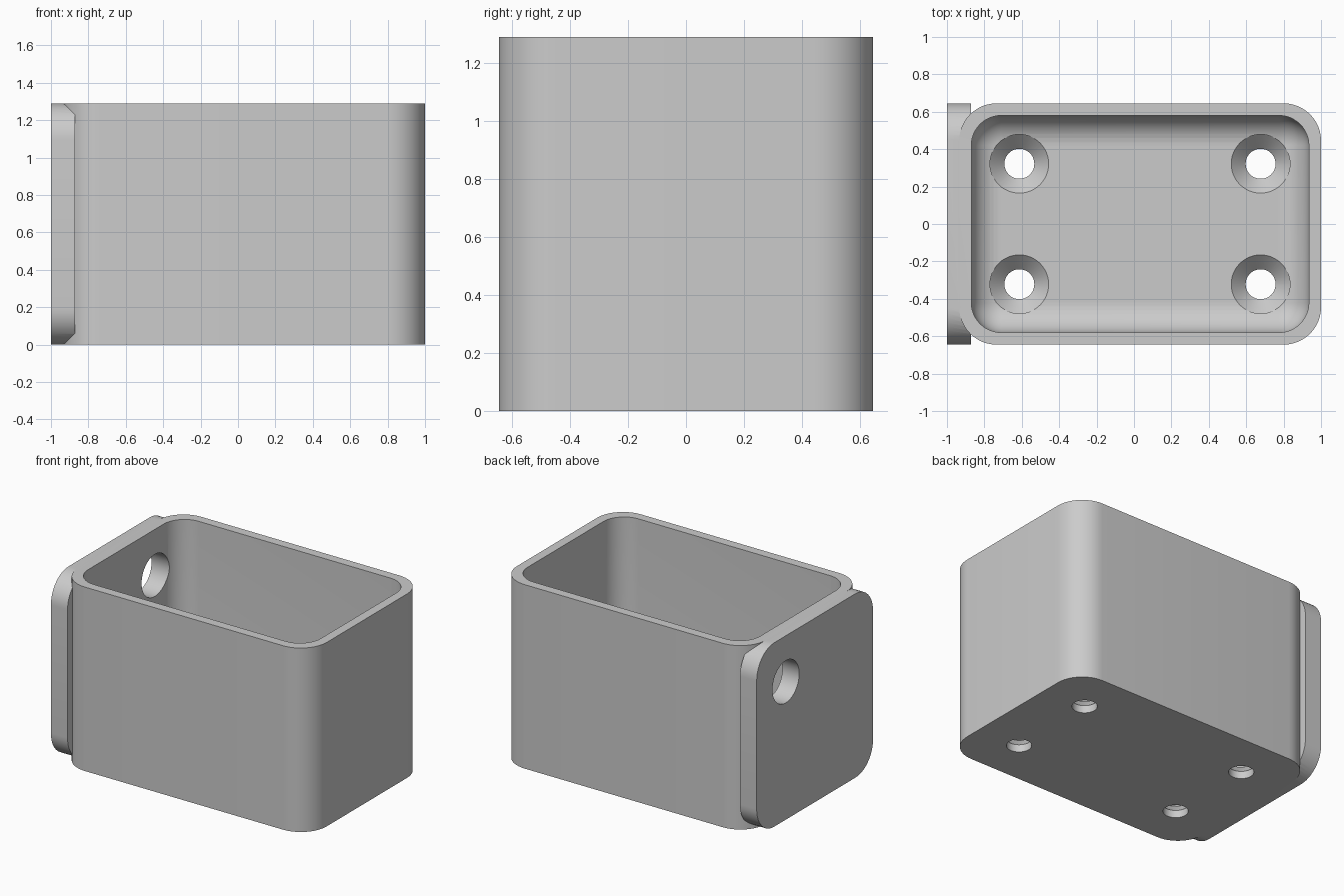
import bpy, bmesh
from math import sin, cos, pi, radians
from mathutils import Matrix

if "Cube" in bpy.data.objects:
    bpy.data.objects.remove(bpy.data.objects["Cube"])

HEIGHT, DEPTH = 1.29, 0.645      # full height, half depth
WALL, FLOOR = 0.065, 0.129
LEFT, RIGHT = -0.935, 1.0        # outer faces of the box
PLATE = 0.129
STEPS = 12

grey = bpy.data.materials.new("plain_grey")
grey.use_nodes = True
colour = (0.6, 0.6, 0.6, 1)
grey.diffuse_color = colour
grey.node_tree.nodes["Principled BSDF"].inputs["Base Color"].default_value = colour


def rounded_rect(x0, x1, y0, y1, r):
    """Outline of a rectangle with round corners, anticlockwise."""
    corners = [(x1 - r, y1 - r), (x0 + r, y1 - r), (x0 + r, y0 + r), (x1 - r, y0 + r)]
    return [(cx + r * cos((q + i / STEPS) * pi / 2), cy + r * sin((q + i / STEPS) * pi / 2))
            for q, (cx, cy) in enumerate(corners) for i in range(STEPS + 1)]


def circle(x, y, r, n=48):
    return [(x + r * cos(2 * pi * i / n), y + r * sin(2 * pi * i / n)) for i in range(n)]


def loft(name, sections, matrix=Matrix()):
    """Closed solid through a stack of (outline, height) sections."""
    bm = bmesh.new()
    rings = [[bm.verts.new((x, y, z)) for x, y in outline] for outline, z in sections]
    for low, high in zip(rings, rings[1:]):
        for i in range(len(low)):
            j = (i + 1) % len(low)
            bm.faces.new((low[i], low[j], high[j], high[i]))
    bm.faces.new(rings[0][::-1])
    bm.faces.new(rings[-1])
    bmesh.ops.remove_doubles(bm, verts=bm.verts, dist=1e-5)
    bm.transform(matrix)
    bmesh.ops.recalc_face_normals(bm, faces=bm.faces)
    mesh = bpy.data.meshes.new(name)
    bm.to_mesh(mesh)
    bm.free()
    mesh.materials.append(grey)
    obj = bpy.data.objects.new(name, mesh)
    bpy.context.collection.objects.link(obj)
    return obj


def combine(target, tool, operation):
    """Apply a boolean and discard the tool."""
    mod = target.modifiers.new(operation, "BOOLEAN")
    mod.operation, mod.object, mod.solver = operation, tool, "EXACT"
    bpy.context.view_layer.objects.active = target
    bpy.ops.object.modifier_apply(modifier=mod.name)
    bpy.data.objects.remove(tool)


# Outer shell of the box
outline = rounded_rect(LEFT, RIGHT, -DEPTH, DEPTH, 0.2)
box = loft("mounting_box", [(outline, 0), (outline, HEIGHT)])

# Mounting plate on the -x side, its outline drawn in y and z
to_side = Matrix(((0, 0, 1, 0), (1, 0, 0, 0), (0, 1, 0, 0), (0, 0, 0, 1)))
outline = rounded_rect(-DEPTH, DEPTH, 0, HEIGHT, 0.195)
plate = loft("side_plate", [(outline, -1), (outline, PLATE - 1)], to_side)
combine(box, plate, "UNION")

# Cavity with round corners and a filleted floor
R = 0.16
sections = []
for i in range(STEPS + 1):
    a = i / STEPS * pi / 2
    inset = R * (1 - sin(a))
    outline = rounded_rect(LEFT + WALL + inset, RIGHT - WALL - inset,
                           -DEPTH + WALL + inset, DEPTH - WALL - inset, R - inset)
    sections.append((outline, FLOOR + R * (1 - cos(a))))
sections.append((sections[-1][0], HEIGHT + 0.1))
combine(box, loft("cavity_cutter", sections), "DIFFERENCE")

# Countersunk floor holes and plain holes through the plate
HOLE, HEAD, ACCESS = 0.08, 0.157, 0.148
for y in (-0.322, 0.322):
    for x in (-0.613, 0.677):
        small, big = circle(x, y, HOLE), circle(x, y, HEAD)
        hole = loft("floor_hole_cutter", [(small, -0.1), (small, FLOOR - HEAD + HOLE),
                                          (big, FLOOR), (big, FLOOR + 0.2)])
        combine(box, hole, "DIFFERENCE")
    ring = circle(y, HEIGHT * 0.75, ACCESS)
    combine(box, loft("plate_hole_cutter", [(ring, -1.1), (ring, -0.7)], to_side), "DIFFERENCE")

# Smooth curves, sharp edges
bpy.ops.object.select_all(action="DESELECT")
box.select_set(True)
bpy.context.view_layer.objects.active = box
bpy.ops.object.shade_smooth_by_angle(angle=radians(30))
